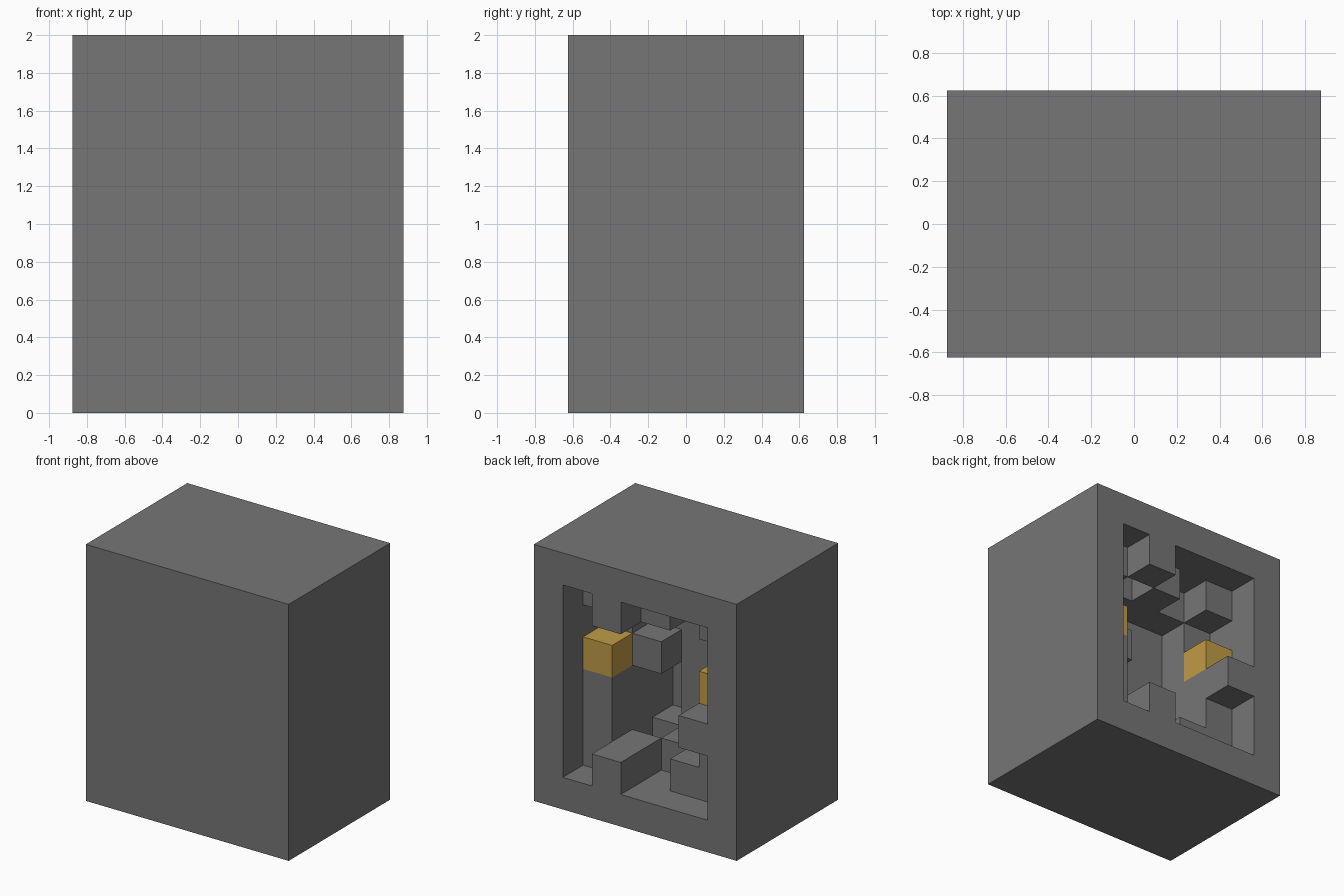
import bpy
import bmesh
from mathutils import Vector

CELL = 0.25
WIDE, DEEP, TALL = 7, 5, 8

# Chamber slices from the open back towards the front, rows from the top down:
# "#" stone, "G" gold ore, "." empty
SLICES = [
    [".#...", ".....", ".....", "....#", ".....", ".#..."],
    ["#.#.#", ".....", "G...G", "#...#", "#...#", "##.##"],
    ["#####", "#...#", "##..#", "#...#", "#...#", "#.###"],
    ["#####", "#####", "#####", "#.###", "#.###", "#####"],
]

if "Cube" in bpy.data.objects:
    bpy.data.objects.remove(bpy.data.objects["Cube"], do_unlink=True)


def make_material(name, color):
    mat = bpy.data.materials.new(name)
    mat.use_nodes = True
    mat.diffuse_color = color
    bsdf = next(n for n in mat.node_tree.nodes if n.type == "BSDF_PRINCIPLED")
    bsdf.inputs["Base Color"].default_value = color
    return mat


def block_kind(cell):
    """Kind of block at (column, slice, row), or None outside the model."""
    u, d, v = cell
    if not (0 <= u < WIDE and 0 <= d < DEEP and 0 <= v < TALL):
        return "."
    in_chamber = 0 < u < WIDE - 1 and d < DEEP - 1 and 0 < v < TALL - 1
    return SLICES[d][v - 1][u - 1] if in_chamber else "#"


def cell_centre(cell):
    u, d, v = cell
    return Vector(((WIDE / 2 - u - 0.5) * CELL,
                   (DEEP / 2 - d - 0.5) * CELL,
                   (TALL - v - 0.5) * CELL))


def build_skin(name, cells, mat):
    """Join blocks into one mesh that keeps only the exposed faces."""
    bm = bmesh.new()
    for cell in cells:
        centre = cell_centre(cell)
        for axis in range(3):
            for sign in (-1, 1):
                neighbour = list(cell)
                neighbour[axis] -= sign
                if block_kind(neighbour) != ".":
                    continue
                normal, side, up = Vector(), Vector(), Vector()
                normal[axis] = sign
                side[(axis + 1) % 3] = 1
                up = normal.cross(side)
                corners = [normal - side - up, normal + side - up,
                           normal + side + up, normal - side + up]
                bm.faces.new([bm.verts.new(centre + c * CELL / 2) for c in corners])
    bmesh.ops.remove_doubles(bm, verts=bm.verts, dist=CELL / 100)
    mesh = bpy.data.meshes.new(name)
    bm.to_mesh(mesh)
    bm.free()
    mesh.materials.append(mat)
    obj = bpy.data.objects.new(name, mesh)
    bpy.context.scene.collection.objects.link(obj)
    return obj


stone = make_material("stone_grey", (0.18, 0.18, 0.18, 1))
gold = make_material("ore_gold", (0.53, 0.33, 0.06, 1))

cells = [(u, d, v) for u in range(WIDE) for d in range(DEEP) for v in range(TALL)]

# Stone box with its hollow chamber and ledges
build_skin("stone_chamber", [c for c in cells if block_kind(c) == "#"], stone)

# Gold ore blocks set in the chamber walls
ores = [c for c in cells if block_kind(c) == "G"]
for side_name, cell in zip(("left", "right"), ores):
    build_skin(side_name + "_ore_block", [cell], gold)
